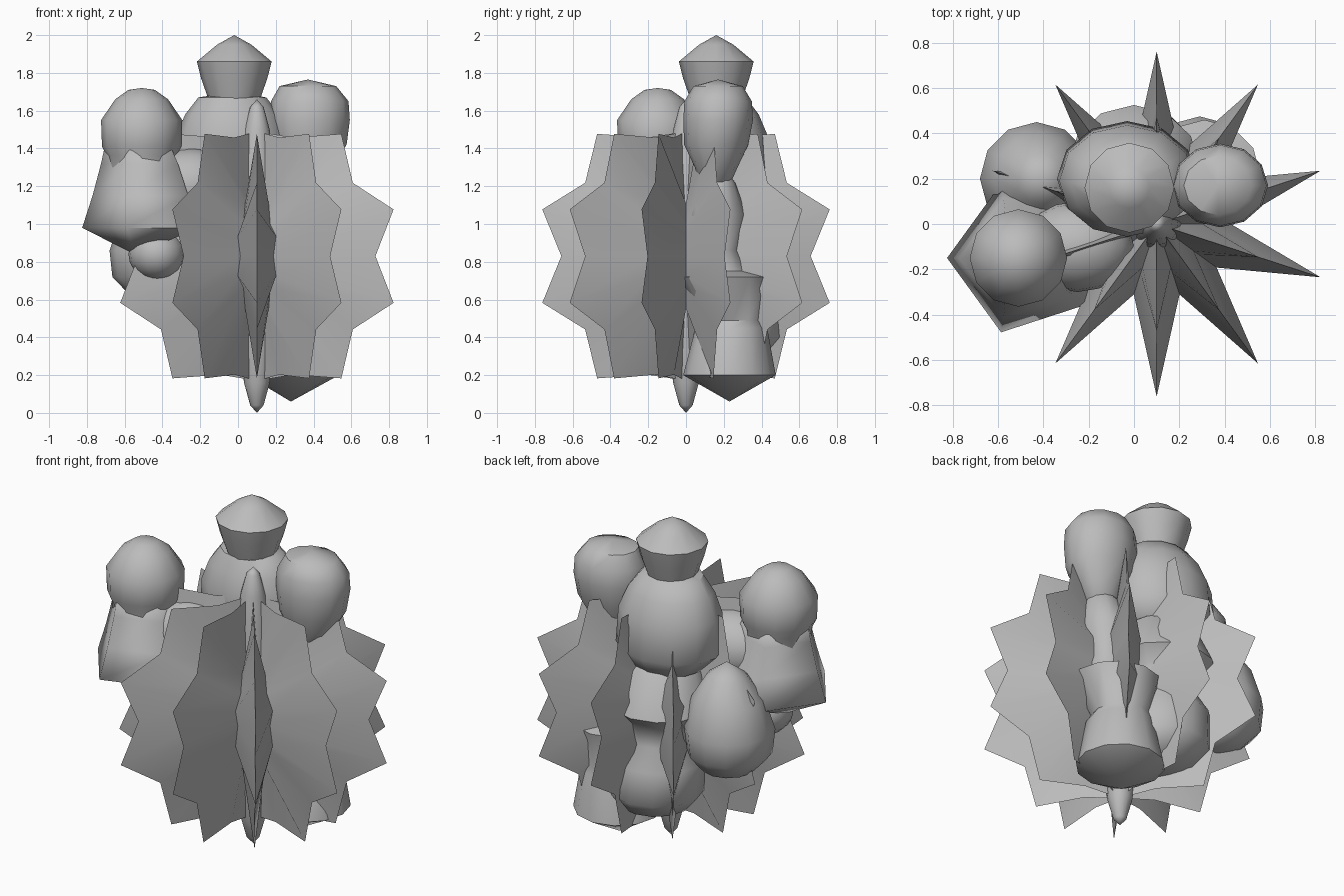
import bpy, bmesh, math
from mathutils import Vector

cube = bpy.data.objects.get("Cube")
if cube:
    bpy.data.objects.remove(cube)

grey = bpy.data.materials.new("plain grey")
grey.use_nodes = True
colour = (0.5, 0.5, 0.5, 1)
grey.diffuse_color = colour
grey.node_tree.nodes["Principled BSDF"].inputs["Base Color"].default_value = colour


def finish(name, bm, angle):
    bmesh.ops.recalc_face_normals(bm, faces=bm.faces)
    mesh = bpy.data.meshes.new(name)
    bm.to_mesh(mesh)
    bm.free()
    mesh.materials.append(grey)
    obj = bpy.data.objects.new(name, mesh)
    bpy.context.collection.objects.link(obj)
    bpy.ops.object.select_all(action="DESELECT")
    obj.select_set(True)
    bpy.context.view_layer.objects.active = obj
    bpy.ops.object.shade_smooth_by_angle(angle=math.radians(angle))
    return obj


def stack(name, rings, bottom, top, sides=12, squash=1.0, turn=0.0, angle=45):
    """Skin round rings (x, y, z, radius) and close both ends at points."""
    bm = bmesh.new()
    loops = []
    for x, y, z, r in rings:
        loop = []
        for i in range(sides):
            a = turn + math.tau * i / sides
            loop.append(bm.verts.new((x + r * math.cos(a), y + r * squash * math.sin(a), z)))
        loops.append(loop)
    ends = [bm.verts.new(bottom), bm.verts.new(top)]
    for i in range(sides):
        j = (i + 1) % sides
        for low, high in zip(loops, loops[1:]):
            bm.faces.new((low[i], low[j], high[j], high[i]))
        bm.faces.new((ends[0], loops[0][j], loops[0][i]))
        bm.faces.new((ends[1], loops[-1][i], loops[-1][j]))
    return finish(name, bm, angle)


def blob(name, centre, size):
    bm = bmesh.new()
    bmesh.ops.create_uvsphere(bm, u_segments=16, v_segments=10, radius=1)
    bmesh.ops.scale(bm, vec=size, verts=bm.verts)
    bmesh.ops.translate(bm, vec=centre, verts=bm.verts)
    return finish(name, bm, 60)


# Ten radial fins, pleated outward from a small core, with zigzag edges
def star_fins(name, centre, points=10, tip=0.8, notch=0.66, valley=0.43):
    bm = bmesh.new()
    rows = []
    for k in range(1, points):
        lat = math.pi * (k / points - 0.5)
        row = []
        for i in range(points * 2):
            lon = -math.pi / 2 + math.pi * i / points
            reach = (notch if k % 2 else tip) * (valley if i % 2 else 1)
            wide = reach * math.cos(lat)
            offset = Vector((wide * math.cos(lon), wide * math.sin(lon), reach * math.sin(lat)))
            row.append(bm.verts.new(centre + offset))
        rows.append(row)
    poles = [bm.verts.new(centre + Vector((0, 0, s * notch))) for s in (-1, 1)]
    for i in range(points * 2):
        j = (i + 1) % (points * 2)
        for low, high in zip(rows, rows[1:]):
            bm.faces.new((low[i], low[j], high[j], high[i]))
        bm.faces.new((poles[0], rows[0][j], rows[0][i]))
        bm.faces.new((poles[1], rows[-1][i], rows[-1][j]))
    return finish(name, bm, 40)


star_fins("star_fins", Vector((0.1, 0, 0.83)))
blob("fin_spindle", (0.1, 0, 0.83), (0.115, 0.115, 0.83))

# Tall middle column: pointed cap, wide shoulders, ledged lower part
X, Y = -0.02, 0.16
stack("middle_cap", [(X, Y, 1.6, 0.12), (X, Y, 1.67, 0.14), (X, Y, 1.77, 0.175),
                     (X, Y, 1.86, 0.198), (X, Y, 1.95, 0.09)],
      (X, Y, 1.55), (X, Y, 2.0))
stack("middle_shoulders", [(-0.02, 0.21, 1.14, 0.21), (-0.03, 0.2, 1.25, 0.31),
                           (-0.03, 0.19, 1.46, 0.3), (-0.03, 0.18, 1.58, 0.25),
                           (-0.03, 0.17, 1.67, 0.18)],
      (0, 0.22, 1.05), (X, Y, 1.7), squash=0.82)
stack("middle_lower", [(0.04, 0.24, 0.3, 0.2), (0.02, 0.26, 0.4, 0.27), (0, 0.26, 0.6, 0.26),
                       (0, 0.24, 0.72, 0.2), (0, 0.24, 0.84, 0.22), (0, 0.25, 0.92, 0.29),
                       (0, 0.22, 1.14, 0.21)],
      (0.05, 0.22, 0.25), (0, 0.2, 1.3), squash=0.95)

# Left column: round head, thin waist, ledge and pointed foot
stack("left_head", [(0.36, 0.15, 1.2, 0.09), (0.37, 0.16, 1.3, 0.13), (0.38, 0.16, 1.42, 0.195),
                    (0.38, 0.17, 1.55, 0.212), (0.38, 0.17, 1.65, 0.205), (0.37, 0.17, 1.73, 0.15)],
      (0.36, 0.15, 1.15), (0.37, 0.17, 1.765), squash=0.87)
stack("left_body", [(0.29, 0.23, 0.2, 0.245), (0.3, 0.24, 0.45, 0.19), (0.3, 0.25, 0.49, 0.165),
                    (0.31, 0.21, 0.72, 0.25), (0.32, 0.19, 0.75, 0.14), (0.33, 0.17, 0.86, 0.11),
                    (0.34, 0.17, 1.05, 0.15), (0.36, 0.16, 1.22, 0.1)],
      (0.28, 0.23, 0.06), (0.36, 0.16, 1.35))

# Right bell: domed head and neck over a flared five-sided skirt
stack("right_head", [(-0.5, -0.15, 1.2, 0.18), (-0.51, -0.15, 1.36, 0.185),
                     (-0.51, -0.15, 1.41, 0.21),
                     (-0.51, -0.15, 1.55, 0.215), (-0.51, -0.15, 1.66, 0.14),
                     (-0.51, -0.15, 1.71, 0.07)],
      (-0.51, -0.15, 1.1), (-0.51, -0.15, 1.72))
stack("right_skirt", [(-0.48, -0.15, 0.98, 0.345), (-0.49, -0.15, 1.15, 0.28),
                      (-0.5, -0.15, 1.32, 0.225), (-0.51, -0.15, 1.39, 0.2)],
      (-0.55, -0.16, 0.84), (-0.51, -0.15, 1.45), sides=5, turn=math.pi, angle=75)

# Soft lumps joining the columns to the fins
stack("right_back_lump", [(-0.42, 0.2, 0.62, 0.15), (-0.43, 0.2, 0.72, 0.235),
                          (-0.43, 0.2, 0.86, 0.25), (-0.42, 0.2, 1.04, 0.2),
                          (-0.41, 0.2, 1.17, 0.11)],
      (-0.42, 0.2, 0.56), (-0.41, 0.2, 1.25), angle=60)
blob("right_under_lump", (-0.43, -0.14, 0.84), (0.15, 0.17, 0.14))
blob("right_bridge", (-0.25, -0.1, 1.2), (0.25, 0.2, 0.2))
